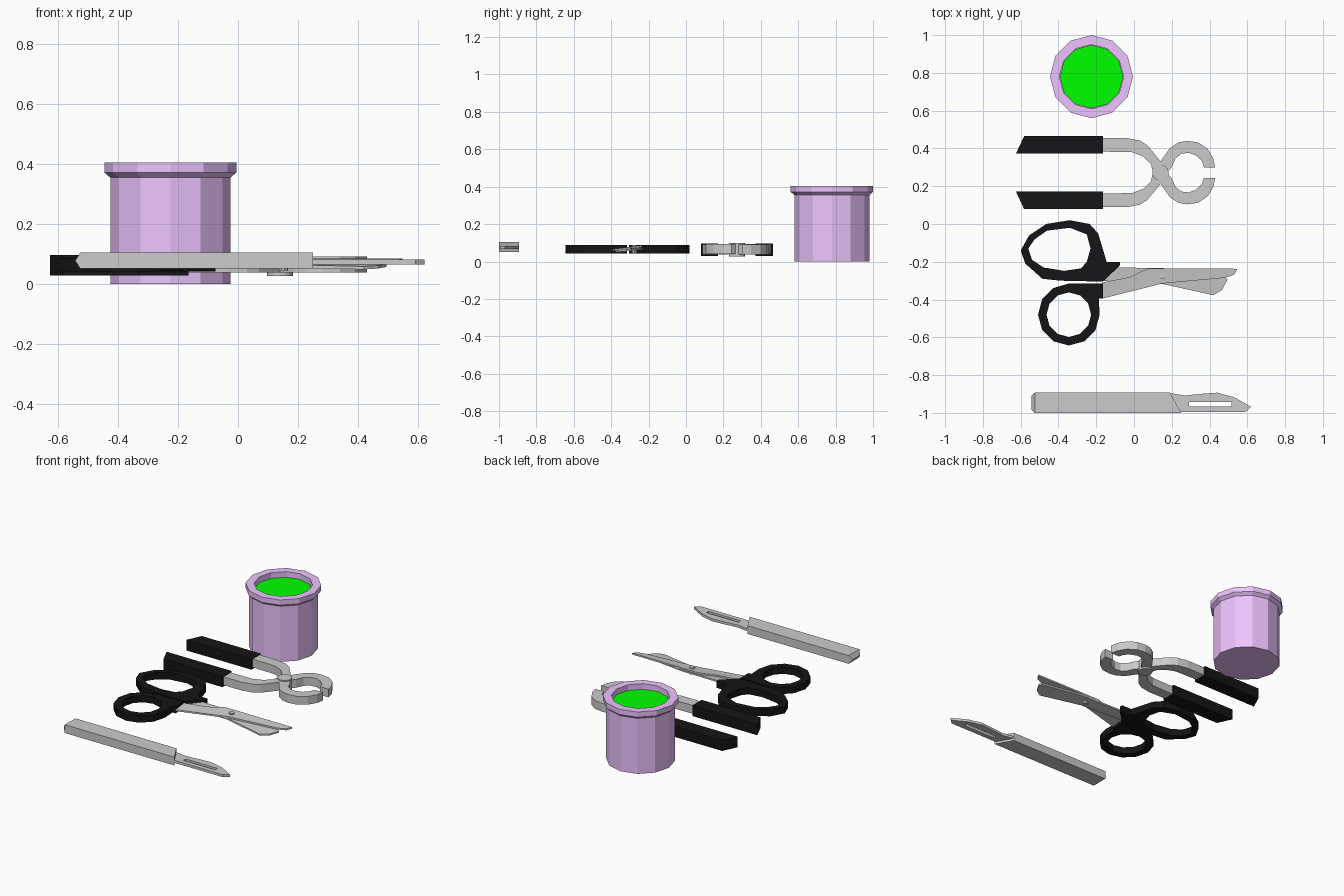
import bpy, bmesh
from math import cos, sin, pi

if "Cube" in bpy.data.objects:
    bpy.data.objects.remove(bpy.data.objects["Cube"])


def material(name, rgb):
    m = bpy.data.materials.new(name)
    m.diffuse_color = (*rgb, 1)
    m.use_nodes = True
    m.node_tree.nodes["Principled BSDF"].inputs["Base Color"].default_value = m.diffuse_color
    return m


BLACK = material("black_grip", (0.008, 0.007, 0.008))
PURPLE = material("purple_pot", (0.85, 0.55, 1.0))
GREEN = material("green_liquid", (0.0, 1.0, 0.0))


def circle(cx, cy, r, n=12):
    return [(cx + r * cos(2 * pi * i / n), cy + r * sin(2 * pi * i / n)) for i in range(n)]


def slab(name, loops, z0, z1, mat=None, tilt=0.0, y0=0.0):
    """Extrude an outline (with optional hole loops), optionally tilted across y."""
    cu = bpy.data.curves.new(name, 'CURVE')
    cu.dimensions = '2D'
    cu.fill_mode = 'BOTH'
    cu.extrude = (z1 - z0) / 2
    for pts in loops:
        s = cu.splines.new('POLY')
        s.points.add(len(pts) - 1)
        for p, (x, y) in zip(s.points, pts):
            p.co = (x, y, 0, 1)
        s.use_cyclic_u = True
    tmp = bpy.data.objects.new(name + "_curve", cu)
    bpy.context.collection.objects.link(tmp)
    dg = bpy.context.evaluated_depsgraph_get()
    me = bpy.data.meshes.new_from_object(tmp.evaluated_get(dg))
    bpy.data.objects.remove(tmp)
    for v in me.vertices:
        v.co.z += (z0 + z1) / 2 + tilt * (v.co.y - y0)
    bm = bmesh.new()
    bm.from_mesh(me)
    bmesh.ops.remove_doubles(bm, verts=bm.verts, dist=1e-5)
    bmesh.ops.recalc_face_normals(bm, faces=bm.faces)
    for f in bm.faces:
        f.smooth = False
    bm.to_mesh(me)
    bm.free()
    me.name = name
    me.materials.clear()
    if mat:
        me.materials.append(mat)
    ob = bpy.data.objects.new(name, me)
    bpy.context.collection.objects.link(ob)
    return ob


def lathe(name, cx, cy, profile, mat, n=12):
    """Stack rings from (radius, z) pairs and cap both ends."""
    bm = bmesh.new()
    rings = [[bm.verts.new((x, y, z)) for x, y in circle(cx, cy, r, n)] for r, z in profile]
    for a, b in zip(rings, rings[1:]):
        for i in range(n):
            j = (i + 1) % n
            bm.faces.new((a[i], a[j], b[j], b[i]))
    bm.faces.new(rings[0][::-1])
    bm.faces.new(rings[-1])
    me = bpy.data.meshes.new(name)
    bm.to_mesh(me)
    bm.free()
    me.materials.append(mat)
    ob = bpy.data.objects.new(name, me)
    bpy.context.collection.objects.link(ob)
    return ob


# Pot with a flared rim and green liquid inside
PX, PY = -0.225, 0.78
lathe("pot", PX, PY, [(0.2, 0), (0.2, 0.355), (0.22, 0.372), (0.22, 0.405),
                      (0.17, 0.405), (0.17, 0.36)], PURPLE)
lathe("liquid", PX, PY, [(0.168, 0.361), (0.168, 0.37)], GREEN)

# Pliers: one lever and grip, mirrored across the pivot line
AXIS = 0.272
lever = [(-0.2, 0.183), (-0.04, 0.183), (0.03, 0.17), (0.07, 0.145), (0.10, 0.11),
         (0.14, 0.06), (0.175, 0.0), (0.20, -0.03), (0.22, -0.075), (0.25, -0.10),
         (0.29, -0.105), (0.33, -0.09), (0.36, -0.06), (0.37, -0.028), (0.43, -0.028),
         (0.42, -0.075), (0.39, -0.125), (0.34, -0.16), (0.28, -0.168), (0.235, -0.16),
         (0.19, -0.13), (0.14, -0.06), (0.10, 0.0), (0.09, 0.045), (0.05, 0.085),
         (-0.01, 0.108), (-0.2, 0.112)]
grip = [(-0.625, 0.1), (-0.165, 0.1), (-0.165, 0.193), (-0.582, 0.193)]
for side, s in (("back", 1), ("front", -1)):
    dz = 0.0005 * s
    slab("pliers_lever_" + side, [[(x, AXIS + s * y) for x, y in lever]], 0.039 + dz, 0.092 + dz)
    slab("pliers_grip_" + side, [[(x, AXIS + s * y) for x, y in grip]], 0.029, 0.097, BLACK)
slab("pliers_pivot", [circle(0.14, AXIS, 0.043, 16)], 0.028, 0.1)

# Scissors: oval finger loop, round thumb loop
slab("scissors_finger_loop", [
    [(-0.60, -0.14), (-0.555, -0.06), (-0.465, 0.0), (-0.34, 0.02), (-0.235, 0.0),
     (-0.19, -0.05), (-0.145, -0.2), (-0.075, -0.2), (-0.075, -0.22), (-0.165, -0.305),
     (-0.39, -0.30), (-0.485, -0.29), (-0.575, -0.21)],
    [(-0.56, -0.13), (-0.525, -0.08), (-0.46, -0.035), (-0.34, -0.02), (-0.25, -0.055),
     (-0.23, -0.13), (-0.25, -0.2), (-0.28, -0.235), (-0.37, -0.248), (-0.48, -0.23),
     (-0.54, -0.19)]], 0.043, 0.087, BLACK)
outer = circle(-0.345, -0.48, 0.163)
slab("scissors_thumb_loop", [
    outer[4:] + outer[:1] + [(-0.186, -0.395), (-0.165, -0.395), (-0.165, -0.315), (-0.345, -0.315)],
    circle(-0.345, -0.48, 0.118)], 0.043, 0.087, BLACK)

# Scissor blades, slightly twisted across their width, with a rivet
slab("scissors_upper_blade", [
    [(-0.17, -0.31), (-0.17, -0.395), (0.15, -0.315), (0.48, -0.285), (0.53, -0.268),
     (0.548, -0.237), (0.08, -0.235), (0.04, -0.25), (-0.02, -0.28)]],
    0.069, 0.079, tilt=0.12, y0=-0.29)
slab("scissors_lower_blade", [
    [(-0.17, -0.3), (-0.085, -0.23), (0.2, -0.235), (0.48, -0.28), (0.495, -0.295),
     (0.465, -0.35), (0.42, -0.377), (0.15, -0.317)]],
    0.058, 0.068, tilt=0.1, y0=-0.29)
slab("scissors_rivet", [circle(0.15, -0.276, 0.016, 10)], 0.045, 0.088)

# Scalpel handle, its end wedged to a ridge at mid height
handle = slab("scalpel_handle", [
    [(-0.525, -1.0), (0.25, -1.0), (0.19, -0.893), (-0.525, -0.893)]], 0.052, 0.105)
bm = bmesh.new()
bm.from_mesh(handle.data)
edges = [e for e in bm.edges if all(v.co.x < -0.5 for v in e.verts)
         and abs(e.verts[0].co.z - e.verts[1].co.z) > 0.01]
new = bmesh.ops.subdivide_edges(bm, edges=edges, cuts=1)
for v in new["geom_inner"]:
    if isinstance(v, bmesh.types.BMVert):
        v.co.x = -0.542
        v.co.y += 0.015 if v.co.y < -0.95 else -0.015
bm.to_mesh(handle.data)
bm.free()

# Scalpel blade with a slot
slab("scalpel_blade", [
    [(0.18, -0.9), (0.20, -0.897), (0.27, -0.908), (0.37, -0.898), (0.44, -0.893),
     (0.53, -0.917), (0.62, -0.968), (0.59, -0.995), (0.24, -0.995)],
    [(0.29, -0.942), (0.515, -0.942), (0.515, -0.965), (0.29, -0.965)]], 0.066, 0.082)
